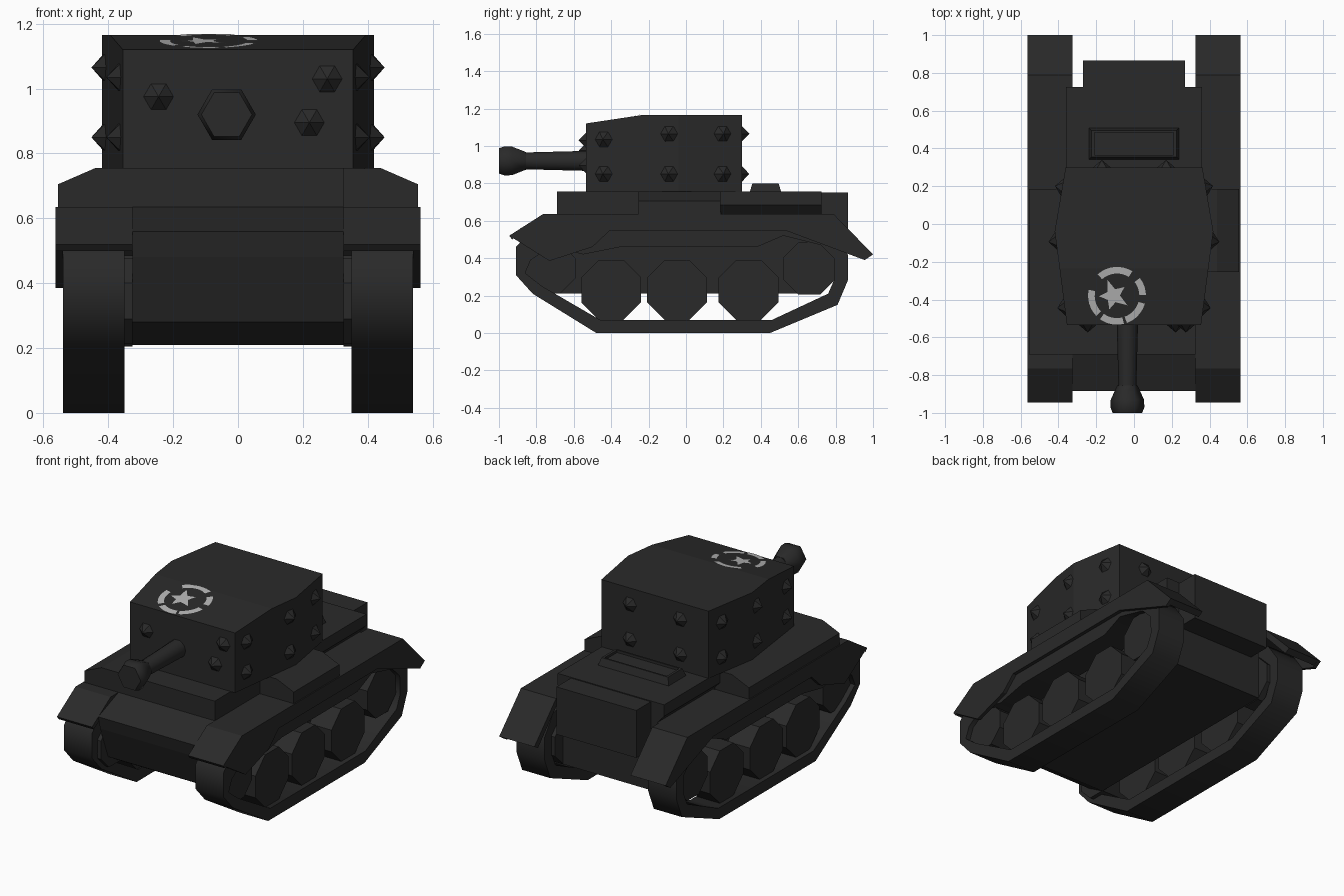
import bpy, bmesh, math
from mathutils import Vector, Matrix

if "Cube" in bpy.data.objects:
    bpy.data.objects.remove(bpy.data.objects["Cube"])


def material(name, v):
    m = bpy.data.materials.new(name)
    m.diffuse_color = (v, v, v, 1)
    m.use_nodes = True
    m.node_tree.nodes["Principled BSDF"].inputs["Base Color"].default_value = m.diffuse_color
    return m


DARK = material("dark_grey", 0.0225)
LIGHT = material("light_grey_paint", 0.46)


def finish(name, bm, mat=DARK, mirror=False, smooth=False):
    bmesh.ops.recalc_face_normals(bm, faces=bm.faces)
    if smooth:
        for f in bm.faces:
            f.smooth = True
        for e in bm.edges:
            e.smooth = e.calc_face_angle(0) < math.radians(65)
    me = bpy.data.meshes.new(name)
    bm.to_mesh(me)
    bm.free()
    me.materials.append(mat)
    ob = bpy.data.objects.new(name, me)
    bpy.context.collection.objects.link(ob)
    if mirror:
        ob.modifiers.new("mirror", 'MIRROR').use_mirror_merge = False
    return ob


def point(axis, t, p):
    return {'X': (t, p[0], p[1]), 'Y': (p[0], t, p[1]), 'Z': (p[0], p[1], t)}[axis]


def loft(bm, rings):
    """Skin a list of closed rings and cap both ends."""
    vs = [[bm.verts.new(c) for c in r] for r in rings]
    n = len(vs[0])
    for a, b in zip(vs, vs[1:]):
        for i in range(n):
            j = (i + 1) % n
            bm.faces.new((a[i], a[j], b[j], b[i]))
    bm.faces.new(vs[0])
    bm.faces.new(vs[-1])


def prism(name, pts, axis, a, b, mirror=False):
    bm = bmesh.new()
    loft(bm, [[point(axis, t, p) for p in pts] for t in (a, b)])
    return finish(name, bm, mirror=mirror)


def box(name, x0, x1, y0, y1, z0, z1):
    return prism(name, [(x0, y0), (x1, y0), (x1, y1), (x0, y1)], 'Z', z0, z1)


# Lower hull
prism("hull", [(-.67, .21), (-.79, .28), (-.865, .48), (-.885, .56), (-.69, .635),
               (.725, .635), (.725, .30), (.725, .21)], 'X', -.326, .326)

# Upper hull, rear deck with undercut sides, and rear box
box("upper_hull", -.326, .326, -.69, .19, .60, .755)
prism("rear_deck", [(-.31, .63), (.31, .63), (.36, .685), (.36, .755), (-.36, .755), (-.36, .685)],
      'Y', .18, .725)
box("rear_box", -.27, .27, .70, .865, .46, .75)

# Chamfered side boxes: long on the left, short on the right
for name, s, y0 in (("left_side_box", -1, -.69), ("right_side_box", 1, -.255)):
    prism(name, [(s * x, z) for x, z in ((.3, .62), (.555, .62), (.555, .705), (.44, .755), (.3, .755))],
          'Y', y0, .185)

# Raised hatch with a sunken lid
bm = bmesh.new()
loft(bm, [[(sx * w, .425 + sy * d, z) for sx, sy in ((-1, -1), (1, -1), (1, 1), (-1, 1))]
          for w, d, z in ((.24, .085, .75), (.225, .07, .80), (.21, .06, .80), (.21, .06, .785))])
finish("engine_hatch", bm)

# Fenders with bent ends, and thin outer skirts
prism("fender", [(-.945, .52), (-.765, .635), (.79, .635), (1.0, .42), (.965, .40),
                 (.775, .60), (-.755, .60), (-.93, .50)], 'X', .325, .5625, mirror=True)
prism("side_skirt", [(-.945, .52), (-.765, .635), (.79, .635), (1.0, .42), (.955, .39), (.54, .545),
                     (-.41, .545), (-.50, .46), (-.73, .385)], 'X', .54, .5625, mirror=True)

# Track loops
outer = [(-.48, 0), (.45, 0), (.81, .15), (.865, .28), (.865, .42), (.78, .54), (.52, .56),
         (.38, .56), (-.35, .56), (-.5, .56), (-.83, .54), (-.91, .46), (-.91, .31), (-.82, .21)]
inner = [(-.46, .07), (.46, .07), (.76, .21), (.795, .29), (.79, .40), (.72, .47), (.52, .52),
         (.38, .46), (-.35, .46), (-.55, .42), (-.72, .46), (-.83, .39), (-.86, .32), (-.77, .25)]
bm = bmesh.new()
loops = [[bm.verts.new(point('X', x, p)) for p in pts]
         for x, pts in ((.35, outer), (.54, outer), (.54, inner), (.35, inner))]
for a, b in zip(loops, loops[1:] + loops[:1]):
    for i in range(14):
        j = (i + 1) % 14
        bm.faces.new((a[i], a[j], b[j], b[i]))
finish("track", bm, mirror=True, smooth=True)

# Road wheels and end wheels, eight-sided with flats level
for i, (y, z, flat) in enumerate(((-.40, .23, .16), (-.048, .23, .16), (.335, .23, .16),
                                  (-.725, .345, .133), (.66, .345, .14))):
    r = flat / math.cos(math.pi / 8)
    prism("road_wheel" if i < 3 else "end_wheel",
          [(y + r * math.cos((k + .5) * math.pi / 4), z + r * math.sin((k + .5) * math.pi / 4))
           for k in range(8)], 'X', .36 if i < 3 else .325, .51, mirror=True)

# Turret: six-sided wall, roof sloping down at the front
bm = bmesh.new()
plan = [(.355, -.535), (.394, -.235), (.42, -.04), (.362, .30)]
plan += [(-x, y) for x, y in reversed(plan)]


def roof(y):
    return min(1.165, 1.12 + .15 * (y + .535))


low = [bm.verts.new((x, y, .754)) for x, y in plan]
top = [bm.verts.new((x, y, roof(y))) for x, y in plan]
for i in range(8):
    j = (i + 1) % 8
    bm.faces.new((low[i], low[j], top[j], top[i]))
bm.faces.new(low)
bm.faces.new((top[0], top[1], top[6], top[7]))
bm.faces.new(top[1:7])
finish("turret", bm)

# Six-sided spikes on all turret walls
spikes = [((x, -.535, z), (0, -1, 0)) for x, z in ((-.245, .975), (.275, 1.03), (.22, .895))]
spikes += [((x, .30, z), (0, 1, 0)) for x in (-.17, .17) for z in (1.065, .85)]
for s in (-1, 1):
    for y, zt in ((-.44, 1.035), (-.09, 1.065), (.195, 1.065)):
        front = y < -.04
        x = .42 + (y + .04) * .131 if front else .42 - (y + .04) * .171
        nrm = (s, -.131 if front else .171, 0)
        spikes += [((s * x, y, z), nrm) for z in (zt, .85)]
bm = bmesh.new()
for pos, nrm in spikes:
    n = Vector(nrm).normalized()
    m = (Matrix.Translation(Vector(pos) + n * .017)
         @ n.to_track_quat('Z', 'Y').to_matrix().to_4x4() @ Matrix.Rotation(math.pi / 2, 4, 'Z'))
    bmesh.ops.create_cone(bm, cap_ends=True, segments=6, radius1=.052, radius2=0, depth=.044, matrix=m)
finish("turret_spikes", bm)


# Gun barrel and six-sided muzzle
def turned(name, profile, sides):
    bm = bmesh.new()
    loft(bm, [[(-.035 + r * math.cos(k * math.tau / sides), y, .92 + r * math.sin(k * math.tau / sides))
               for k in range(sides)] for y, r in profile])
    finish(name, bm, smooth=True)


turned("gun_barrel", [(-.50, .057), (-.87, .047)], 10)
turned("gun_muzzle", [(-.855, .054), (-.93, .088), (-.97, .09), (-1.0, .078)], 6)

# Worn painted star inside a broken ring on the turret roof
bm = bmesh.new()


def painted(pts):
    bm.faces.new([bm.verts.new((x, y, roof(y) + .004)) for x, y in pts])


CX, CY = -.09, -.38


def polar(r, deg, cx=CX):
    a = math.radians(deg)
    return (cx + r * math.cos(a), CY + r * math.sin(a))


for a0, a1 in ((58, 132), (2, 38), (-70, -16), (-126, -76), (168, 224)):
    steps = 8
    for k in range(steps):
        a, b = (a0 + (a1 - a0) * t / steps for t in (k, k + 1))
        painted([polar(.118, a), polar(.153, a), polar(.153, b), polar(.118, b)])
for k in range(5):
    a = 110 + 72 * k
    r = (.09, .075, .075, .09, .075)[k]
    painted([(-.11, CY), polar(.036, a - 36, -.11), polar(r, a, -.11), polar(.036, a + 36, -.11)])
bmesh.ops.solidify(bm, geom=bm.faces[:], thickness=.003)
finish("roof_star_marking", bm, LIGHT)
